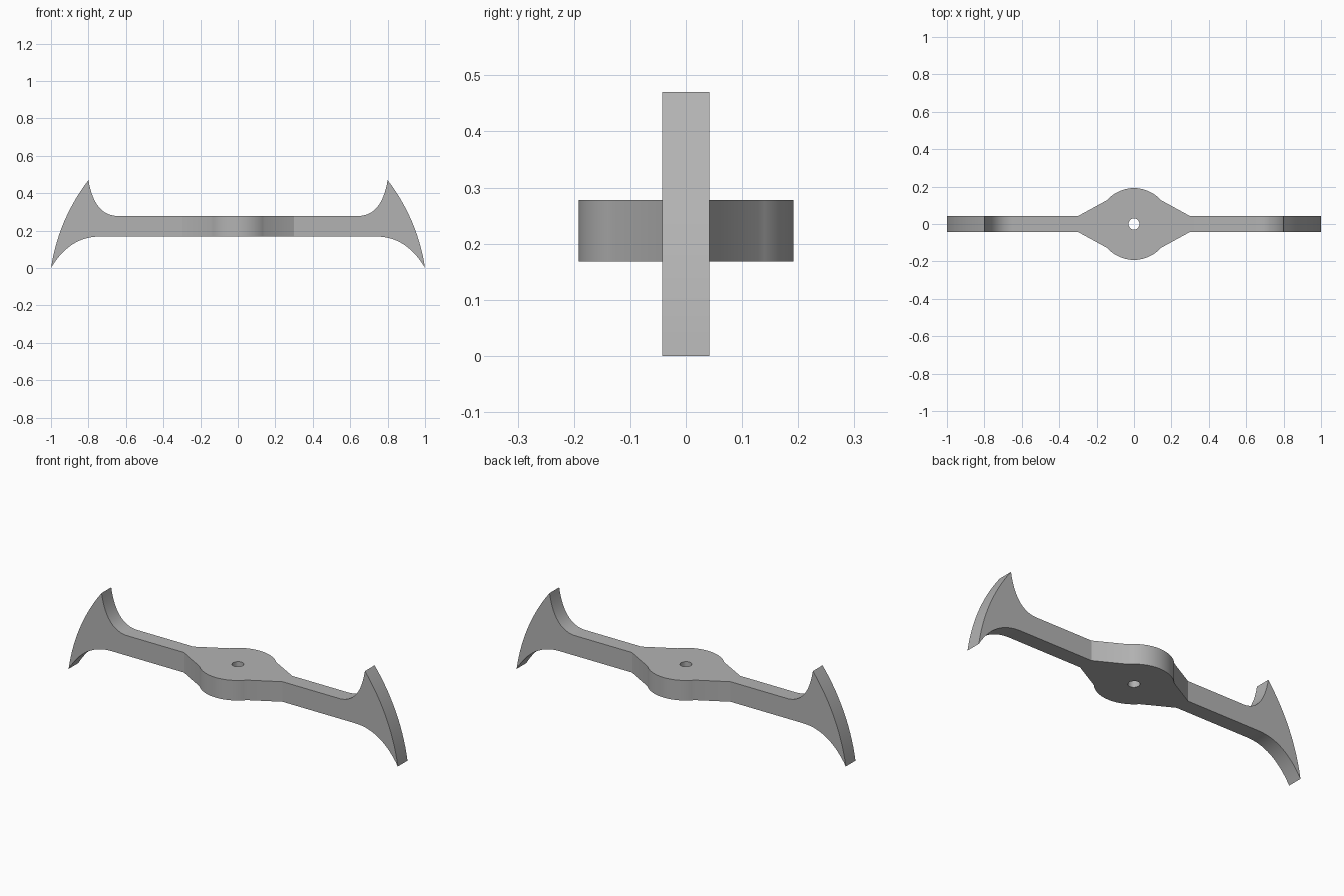
import bpy, bmesh, math
from mathutils import Vector

if "Cube" in bpy.data.objects:
    bpy.data.objects.remove(bpy.data.objects["Cube"], do_unlink=True)

steel = bpy.data.materials.new("grey steel")
steel.use_nodes = True
GREY = (0.45, 0.45, 0.45, 1)
steel.diffuse_color = GREY
steel.node_tree.nodes["Principled BSDF"].inputs["Base Color"].default_value = GREY

LOW, HIGH = 0.168, 0.278      # bar bottom and top
HALF = 0.042                  # half the blade thickness
JOIN = 0.3                    # where arm meets hub
HUB_R, HOLE_R = 0.192, 0.03


def bezier(a, b, c, n=14):
    a, b, c = Vector(a), Vector(b), Vector(c)
    return [a * (1 - t) ** 2 + b * 2 * t * (1 - t) + c * t * t
            for t in (i / n for i in range(n + 1))]


def finish(bm, name):
    bmesh.ops.recalc_face_normals(bm, faces=bm.faces)
    # open the hidden ends where hub and arms meet
    ends = [f for f in bm.faces
            if all(abs(abs(v.co.x) - JOIN) < 1e-4 for v in f.verts)]
    bmesh.ops.delete(bm, geom=ends, context='FACES')
    mesh = bpy.data.meshes.new(name)
    bm.to_mesh(mesh)
    bm.free()
    mesh.materials.append(steel)
    obj = bpy.data.objects.new(name, mesh)
    bpy.context.collection.objects.link(obj)
    bpy.ops.object.select_all(action='DESELECT')
    obj.select_set(True)
    bpy.context.view_layer.objects.active = obj
    bpy.ops.object.shade_smooth_by_angle(angle=math.radians(35))


# Arms: axe-shaped side profile, extruded through the thickness
profile = [Vector((JOIN, LOW)), Vector((JOIN, HIGH))]
profile += bezier((0.65, HIGH), (0.77, 0.285), (0.8, 0.47))
profile += bezier((0.8, 0.47), (0.96, 0.26), (1, 0))[1:]
profile += bezier((1, 0), (0.9, LOW), (0.74, LOW))[1:]
for name, side in (("left_arm", 1), ("right_arm", -1)):
    bm = bmesh.new()
    face = bm.faces.new([bm.verts.new((side * p.x, -HALF, p.y)) for p in profile])
    ext = bmesh.ops.extrude_face_region(bm, geom=[face], use_keep_orig=True)
    moved = [g for g in ext["geom"] if isinstance(g, bmesh.types.BMVert)]
    bmesh.ops.translate(bm, verts=moved, vec=(0, 2 * HALF, 0))
    finish(bm, name)

# Hub: round boss tapering to the arms, with a central through hole
arc = [math.radians(42 + 96 * i / 20) for i in range(21)]
half = [Vector((JOIN, HALF))]
half += [Vector((math.cos(a), math.sin(a))) * HUB_R for a in arc]
half += [Vector((-JOIN, HALF))]
outline = half + [-p for p in half]
hole = [p.normalized() * HOLE_R for p in outline]
bm = bmesh.new()
rings = [[bm.verts.new((p.x, p.y, z)) for p in loop]
         for loop, z in ((outline, LOW), (outline, HIGH), (hole, HIGH), (hole, LOW))]
n = len(outline)
for k in range(4):
    a, b = rings[k], rings[(k + 1) % 4]
    for i in range(n):
        j = (i + 1) % n
        bm.faces.new((a[i], a[j], b[j], b[i]))
finish(bm, "hub")
